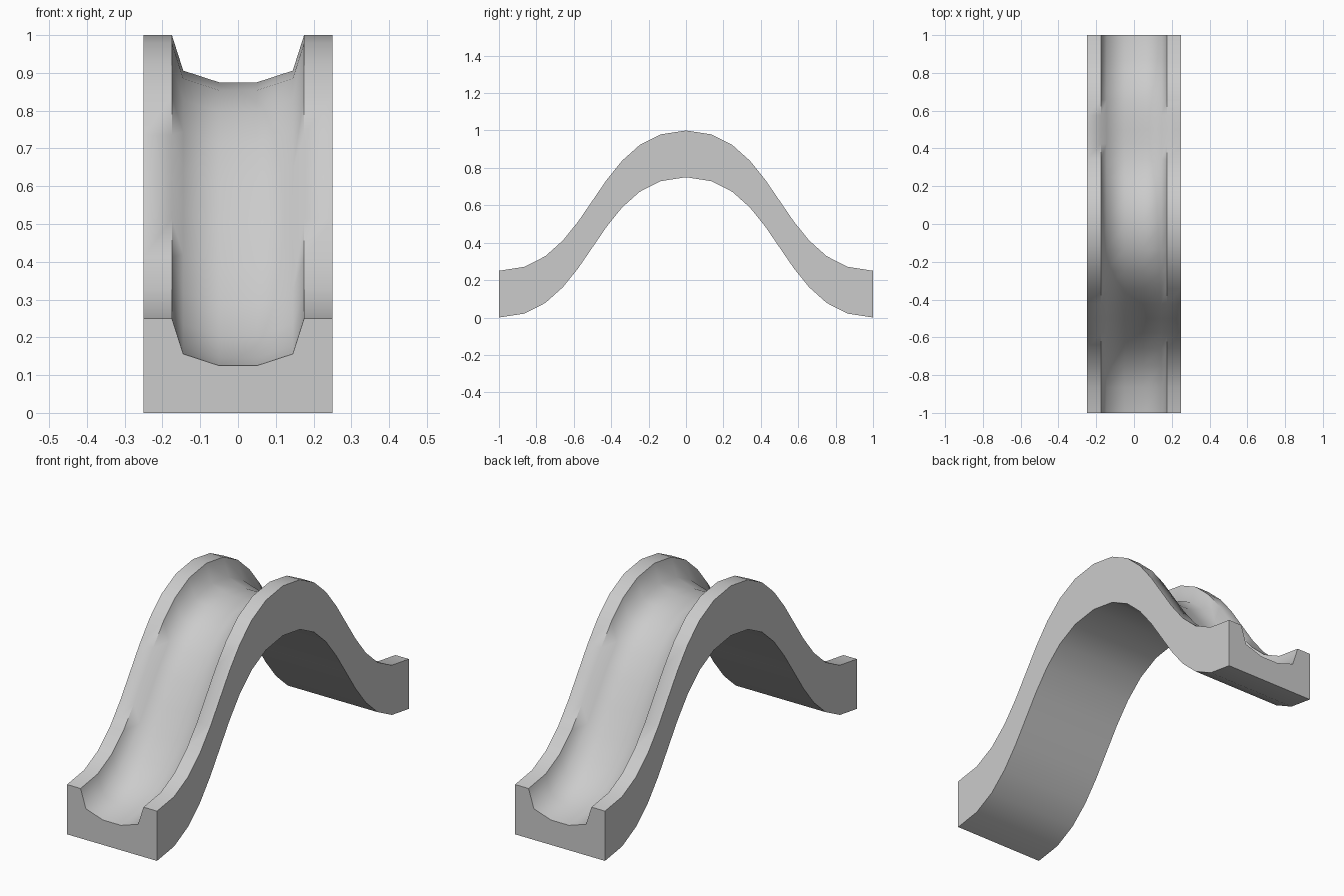
import bpy, bmesh, math

if "Cube" in bpy.data.objects:
    bpy.data.objects.remove(bpy.data.objects["Cube"])

# Centre line: S-curve from crest down to the foot, as a sampled Bezier, mirrored
def slope(t):
    s = 1 - t
    y = 1.5 * s * s * t + 1.5 * s * t * t + t ** 3
    drop = 3 * s * t * t + t ** 3
    return y, 0.75 * (1 - drop)

half = [slope(i / 10) for i in range(11)]
path = [(-y, z) for y, z in reversed(half)] + half[1:]

# Channel cross-section (x, height above underside)
side = [(0.05, 0.125), (0.145, 0.156), (0.175, 0.25), (0.25, 0.25), (0.25, 0.0)]
section = side + [(-x, z) for x, z in reversed(side)]
n = len(section)

# Sweep the section along the path, kept vertical
bm = bmesh.new()
rings = [[bm.verts.new((x, y, z + h)) for x, h in section] for y, z in path]
for a, b in zip(rings, rings[1:]):
    for i in range(n):
        j = (i + 1) % n
        bm.faces.new((a[i], a[j], b[j], b[i]))

# End caps
bm.faces.new(rings[0])
bm.faces.new(rings[-1])
bmesh.ops.recalc_face_normals(bm, faces=bm.faces)

mesh = bpy.data.meshes.new("slide_hump")
bm.to_mesh(mesh)
bm.free()
hump = bpy.data.objects.new("slide_hump", mesh)
bpy.context.collection.objects.link(hump)

# Smooth trough and curve, crisp rims
bpy.context.view_layer.objects.active = hump
hump.select_set(True)
bpy.ops.object.shade_smooth_by_angle(angle=math.radians(62))
